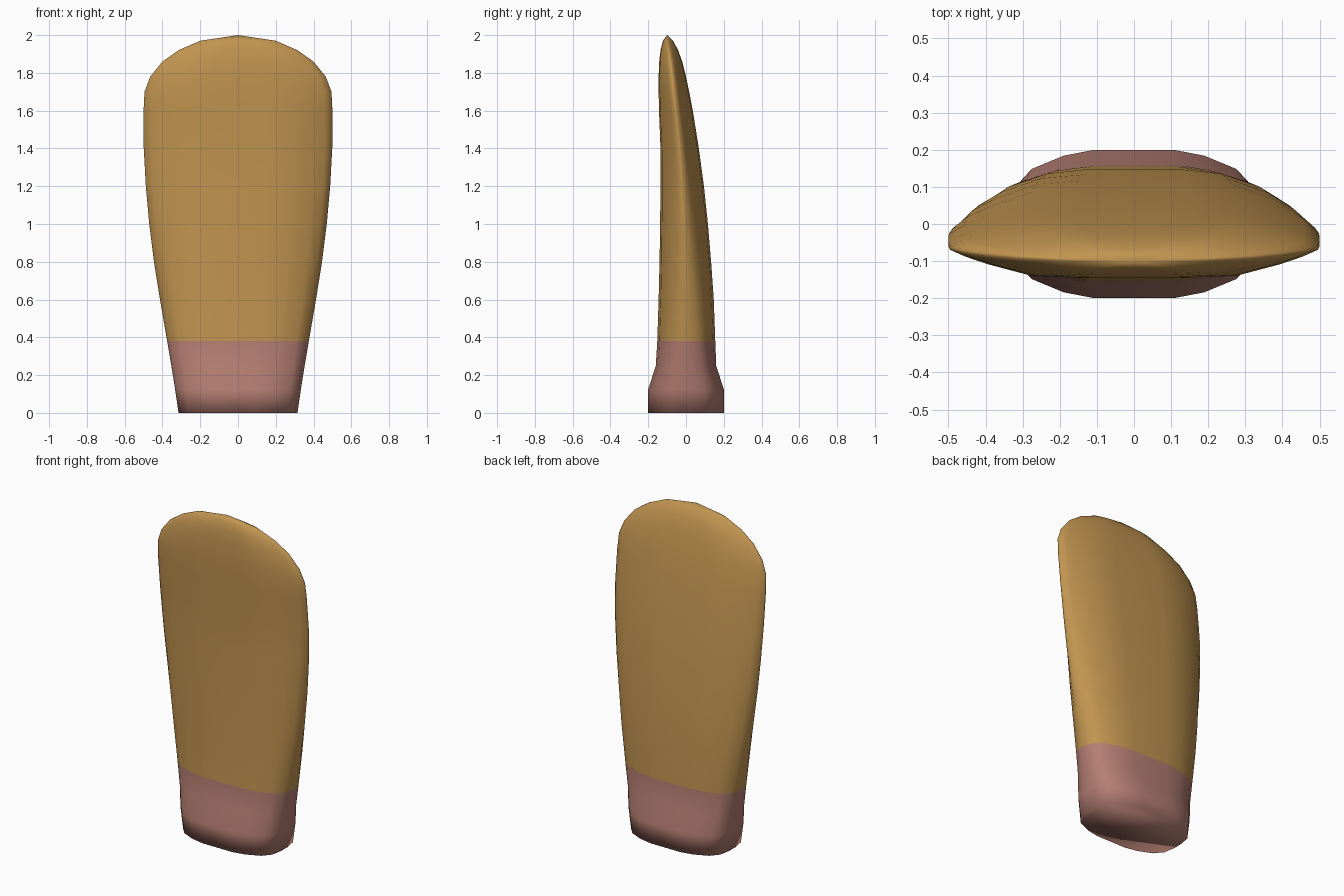
import bpy, bmesh

if "Cube" in bpy.data.objects:
    bpy.data.objects.remove(bpy.data.objects["Cube"])


def material(name, rgb):
    m = bpy.data.materials.new(name)
    m.diffuse_color = (*rgb, 1)
    m.use_nodes = True
    m.node_tree.nodes["Principled BSDF"].inputs["Base Color"].default_value = m.diffuse_color
    return m


# Levels: z, half width, front y, back y, blend (0 = rounded box, 1 = thin-edged lens)
LEVELS = [
    (0.00, 0.315, -0.20, 0.20, 0.0),
    (0.125, 0.333, -0.20, 0.20, 0.0),
    (0.25, 0.353, -0.16, 0.16, 0.0),
    (0.38, 0.375, -0.152, 0.155, 0.1),
    (0.60, 0.413, -0.145, 0.147, 0.3),
    (0.80, 0.445, -0.14, 0.133, 0.5),
    (1.00, 0.47, -0.137, 0.116, 0.7),
    (1.20, 0.488, -0.135, 0.095, 0.85),
    (1.40, 0.499, -0.135, 0.068, 1.0),
    (1.60, 0.50, -0.143, 0.036, 1.0),
    (1.70, 0.495, -0.145, 0.017, 1.0),
    (1.78, 0.465, -0.145, 0.00, 1.0),
    (1.86, 0.40, -0.142, -0.02, 1.0),
    (1.92, 0.315, -0.135, -0.042, 1.0),
    (1.97, 0.20, -0.122, -0.068, 1.0),
]
# Quarter cross-sections, in fractions of half width and half depth
BOX = [(0, 1), (.32, 1), (.57, .92), (.83, .74), (.96, .5), (1, .15)]
LENS = [(0, 1), (.3, 1), (.56, .93), (.8, .54), (.92, .29), (1, .07)]


def section(t):
    q = [(a + (c - a) * t, b + (d - b) * t) for (a, b), (c, d) in zip(BOX, LENS)]
    half = q + [(x, -y) for x, y in reversed(q)]
    return half + [(-x, y) for x, y in reversed(half[1:-1])]


# Paddle body lofted through the levels
bm = bmesh.new()
rings = []
for z, w, y0, y1, t in LEVELS:
    mid, depth = (y0 + y1) / 2, (y1 - y0) / 2
    rings.append([bm.verts.new((x * w, mid + y * depth, z)) for x, y in section(t)])
n = len(rings[0])
for lo, hi in zip(rings, rings[1:]):
    for i in range(n):
        j = (i + 1) % n
        bm.faces.new((lo[i], lo[j], hi[j], hi[i]))
bm.faces.new(rings[0])
tip = bm.verts.new((0, -0.10, 2.0))
for i in range(n):
    bm.faces.new((rings[-1][i], rings[-1][(i + 1) % n], tip))
bmesh.ops.recalc_face_normals(bm, faces=bm.faces)

# Pink base below the colour line, ochre above
for f in bm.faces:
    f.smooth = True
    f.material_index = 1 if f.calc_center_median().z < 0.38 else 0

me = bpy.data.meshes.new("paddle_body")
bm.to_mesh(me)
bm.free()
me.materials.append(material("ochre", (0.53, 0.295, 0.08)))
me.materials.append(material("dusty pink", (0.46, 0.21, 0.17)))
ob = bpy.data.objects.new("paddle_body", me)
bpy.context.collection.objects.link(ob)
